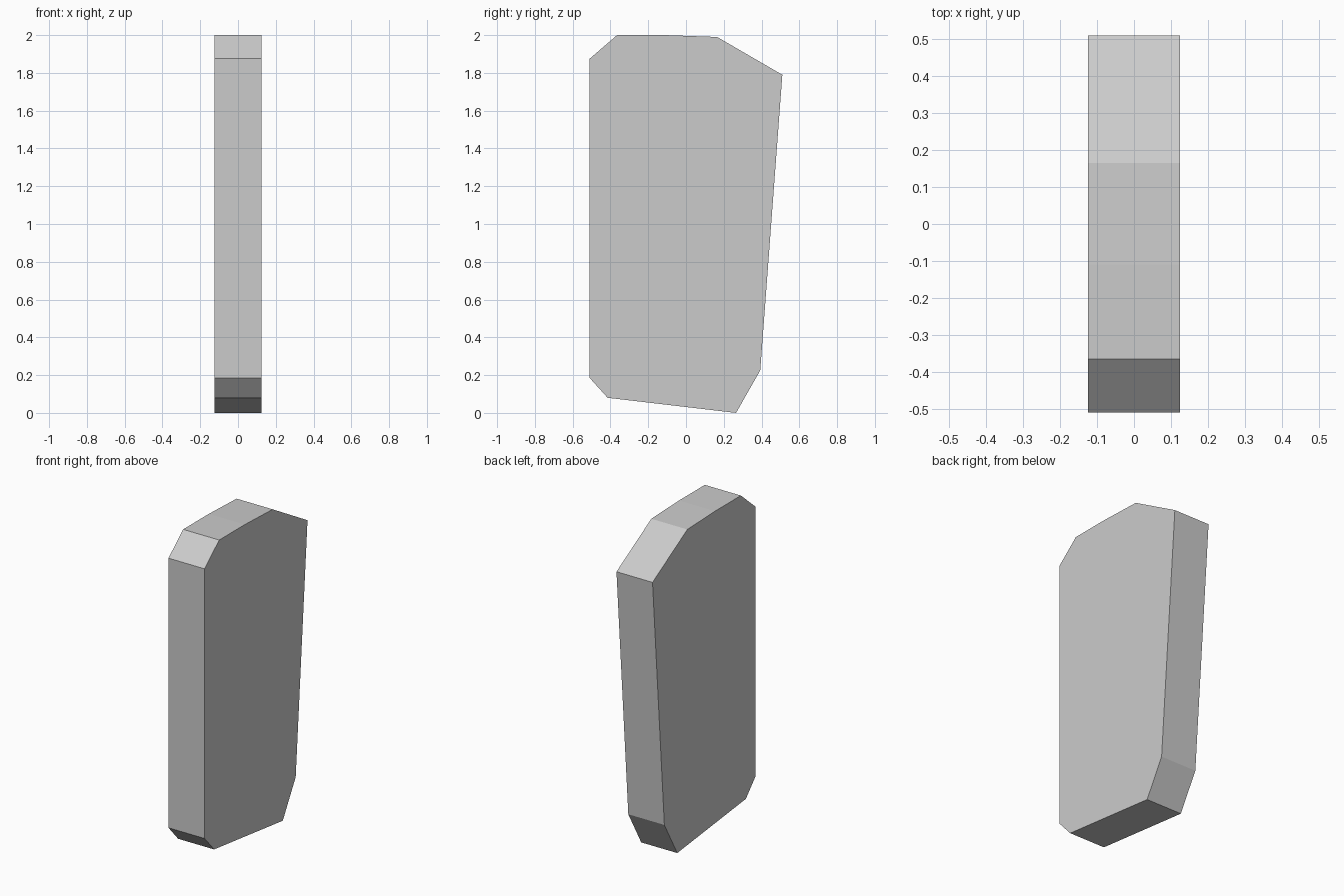
import bpy, bmesh

if "Cube" in bpy.data.objects:
    bpy.data.objects.remove(bpy.data.objects["Cube"])

# Side outline of the slab as (y, z)
outline = [(-0.51, 0.185), (-0.415, 0.08), (0.265, 0.0), (0.393, 0.225),
           (0.51, 1.79), (0.165, 1.99), (-0.11, 2.0), (-0.365, 2.0), (-0.51, 1.875)]
half_width = 0.125

# Extrude the outline across x
bm = bmesh.new()
side = bm.faces.new([bm.verts.new((-half_width, y, z)) for y, z in outline])
ext = bmesh.ops.extrude_face_region(bm, geom=[side], use_keep_orig=True)
moved = [v for v in ext["geom"] if isinstance(v, bmesh.types.BMVert)]
bmesh.ops.translate(bm, verts=moved, vec=(2 * half_width, 0, 0))
bmesh.ops.recalc_face_normals(bm, faces=bm.faces)

mesh = bpy.data.meshes.new("stone_slab")
bm.to_mesh(mesh)
bm.free()
bpy.context.collection.objects.link(bpy.data.objects.new("stone_slab", mesh))
